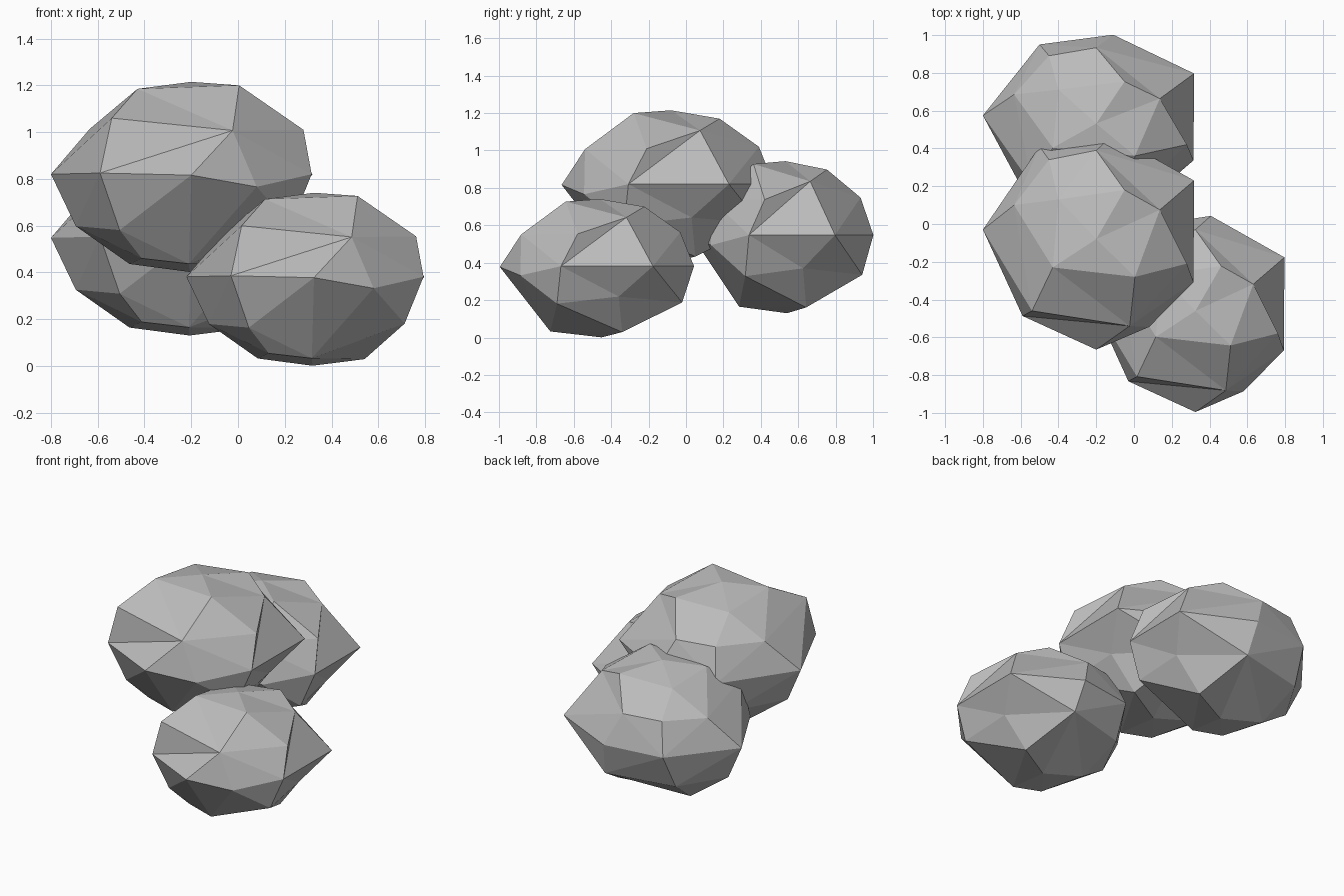
import bpy
import bmesh
from mathutils import Vector

cube = bpy.data.objects.get("Cube")
if cube:
    bpy.data.objects.remove(cube, do_unlink=True)

# Plain grey stone
stone = bpy.data.materials.new("grey_stone")
stone.use_nodes = True
grey = (0.5, 0.5, 0.5, 1.0)
stone.diffuse_color = grey
shader = next(n for n in stone.node_tree.nodes if n.type == "BSDF_PRINCIPLED")
shader.inputs["Base Color"].default_value = grey
shader.inputs["Roughness"].default_value = 0.9

# Corners of the boulder, from the crown down to the base
CORNERS = {
    "crown": (-.2, -.08, 1.215),
    "crown_front_left": (.005, -.28, 1.2),
    "crown_front_right": (-.43, -.23, 1.185),
    "crown_back_left": (-.05, .18, 1.17),
    "crown_back_right": (-.4, .13, 1.15),
    "shoulder_left": (.28, -.21, 1.01),
    "shoulder_left_back": (.137, .075, 1.107),
    "shoulder_front": (-.023, -.54, 1.007),
    "shoulder_front_right": (-.54, -.46, 1.06),
    "shoulder_right": (-.635, .1, 1.013),
    "shoulder_back": (-.2, .39, 1.02),
    "shoulder_back_right": (-.45, .34, 1.02),
    "waist_front": (-.2, -.665, .816),
    "waist_front_left": (.08, -.545, .766),
    "waist_left_front": (.315, -.308, .82),
    "waist_left_back": (.318, .23, .82),
    "waist_back": (-.11, .47, .82),
    "waist_back_right": (-.5, .41, .82),
    "waist_right": (-.8, -.03, .82),
    "waist_front_right": (-.59, -.487, .825),
    "flank_right": (-.694, -.05, .598),
    "flank_front_right": (-.506, -.42, .581),
    "flank_front_left": (.226, -.331, .6),
    "flank_left": (.2, .03, .642),
    "flank_back": (-.08, .4, .607),
    "flank_back_right": (-.52, .29, .6),
    "foot_front": (-.21, -.37, .437),
    "foot_front_right": (-.412, -.33, .46),
    "foot_right": (-.464, .02, .436),
    "foot_left": (.038, .05, .433),
    "base": (-.207, -.07, .402),
}

# Creases: wanted edge, then the edge it replaces
CREASES = [
    ("shoulder_left_back", "waist_left_front", "shoulder_left", "waist_left_back"),
    ("shoulder_front", "waist_front_right", "shoulder_front_right", "waist_front"),
]


def boulder_mesh():
    """Facet the corners around a ball, then pull them to their real places."""
    bm = bmesh.new()
    centre = Vector((-.22, -.07, .81))
    verts = {}
    for name, co in CORNERS.items():
        ray = Vector(co) - centre
        ray.z *= 1.4
        verts[name] = bm.verts.new(ray.normalized())
    bmesh.ops.convex_hull(bm, input=list(bm.verts))
    for a, b, c, d in CREASES:
        old = bm.edges.get((verts[c], verts[d]))
        if old and not bm.edges.get((verts[a], verts[b])):
            bmesh.ops.rotate_edges(bm, edges=[old])
    for name, co in CORNERS.items():
        verts[name].co = co
    bmesh.ops.recalc_face_normals(bm, faces=list(bm.faces))
    mesh = bpy.data.meshes.new("boulder")
    bm.to_mesh(mesh)
    bm.free()
    mesh.materials.append(stone)
    return mesh


def add_boulder(name, mesh, location, scale):
    rock = bpy.data.objects.new(name, mesh)
    rock.location = location
    rock.scale = scale
    bpy.context.collection.objects.link(rock)


# Three boulders sharing one shape
boulder = boulder_mesh()
add_boulder("upper_boulder", boulder, (0, 0, 0), (1, 1, 1))
add_boulder("back_boulder", boulder, (0, .6, -.272), (1, .855, 1))
add_boulder("front_boulder", boulder, (.507, -.387, -.365), (.91, .915, .91))
